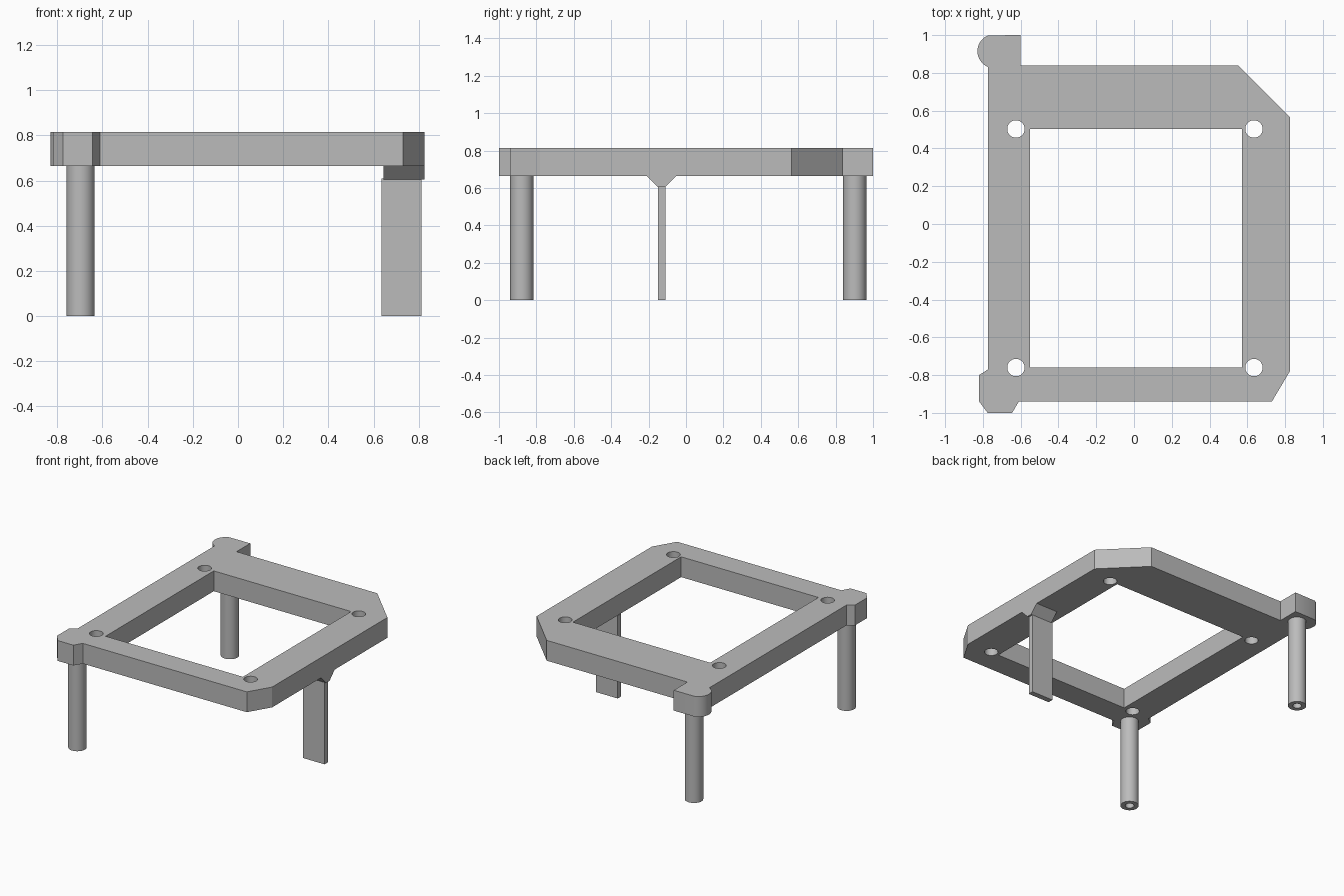
import bpy, bmesh
from math import pi, sin, cos, radians
from mathutils import Vector

cube = bpy.data.objects.get("Cube")
if cube:
    bpy.data.objects.remove(cube, do_unlink=True)

BOTTOM, TOP = 0.665, 0.815

grey = bpy.data.materials.new("plain grey")
grey.use_nodes = True
colour = (0.5, 0.5, 0.5, 1)
grey.diffuse_color = colour
grey.node_tree.nodes["Principled BSDF"].inputs["Base Color"].default_value = colour


def prism(name, points, offset):
    """Extrude a closed flat outline of 3D points along offset."""
    bm = bmesh.new()
    face = bm.faces.new([bm.verts.new(p) for p in points])
    out = bmesh.ops.extrude_face_region(bm, geom=[face])
    moved = [v for v in out["geom"] if isinstance(v, bmesh.types.BMVert)]
    bmesh.ops.translate(bm, verts=moved, vec=Vector(offset))
    bmesh.ops.recalc_face_normals(bm, faces=bm.faces)
    mesh = bpy.data.meshes.new(name)
    bm.to_mesh(mesh)
    bm.free()
    obj = bpy.data.objects.new(name, mesh)
    bpy.context.collection.objects.link(obj)
    mesh.materials.append(grey)
    return obj


def slab(name, outline, z0, z1):
    return prism(name, [(x, y, z0) for x, y in outline], (0, 0, z1 - z0))


def circle(x, y, r, n=48):
    return [(x + r * cos(2 * pi * i / n), y + r * sin(2 * pi * i / n)) for i in range(n)]


def cut(obj, cutter):
    """Subtract the cutter, then discard it."""
    cutter.hide_render = True
    mod = obj.modifiers.new("cut", "BOOLEAN")
    mod.operation, mod.object, mod.solver = "DIFFERENCE", cutter, "EXACT"
    select(obj)
    bpy.ops.object.modifier_apply(modifier=mod.name)
    bpy.data.objects.remove(cutter, do_unlink=True)


def select(obj):
    bpy.ops.object.select_all(action="DESELECT")
    obj.select_set(True)
    bpy.context.view_layer.objects.active = obj


def smooth(obj):
    select(obj)
    bpy.ops.object.shade_smooth_by_angle(angle=radians(30))


# Frame outline, with the rounded lug at the back and the chamfered lug in front
arc = [(-0.739 + 0.09 * cos(a), 0.915 + 0.09 * sin(a))
       for a in (radians(248 - 136 * i / 20) for i in range(21))]
outline = arc + [
    (-0.6, 1), (-0.6, 0.84), (0.55, 0.84), (0.825, 0.565), (0.825, -0.78),
    (0.73, -0.94), (-0.61, -0.94), (-0.645, -1), (-0.775, -1),
    (-0.82, -0.94), (-0.82, -0.8), (-0.773, -0.77)]
frame = slab("frame", outline, BOTTOM, TOP)

# Rectangular opening and four screw holes
left, right, front, back = 0.572, -0.55, -0.76, 0.503
cut(frame, slab("opening_cutter",
                [(right, front), (left, front), (left, back), (right, back)],
                BOTTOM - 0.1, TOP + 0.1))
for x in (-0.625, 0.635):
    for y in (-0.76, 0.503):
        cut(frame, slab("hole_cutter", circle(x, y, 0.046), BOTTOM - 0.1, TOP + 0.1))
smooth(frame)

# Round hollow legs under the lugs
for name, y in (("front_leg", -0.878), ("back_leg", 0.902)):
    leg = slab(name, circle(-0.697, y, 0.062), 0, BOTTOM)
    cut(leg, slab("bore_cutter", circle(-0.697, y, 0.03), -0.1, 0.4))
    smooth(leg)

# Flat side leg with its tapered foot under the frame
slab("side_leg", [(0.635, -0.15), (0.812, -0.15), (0.812, -0.11), (0.635, -0.11)],
     0, 0.61)
prism("side_leg_bracket",
      [(0.645, -0.21, BOTTOM), (0.645, -0.15, 0.605),
       (0.645, -0.11, 0.605), (0.645, -0.05, BOTTOM)], (0.18, 0, 0))
